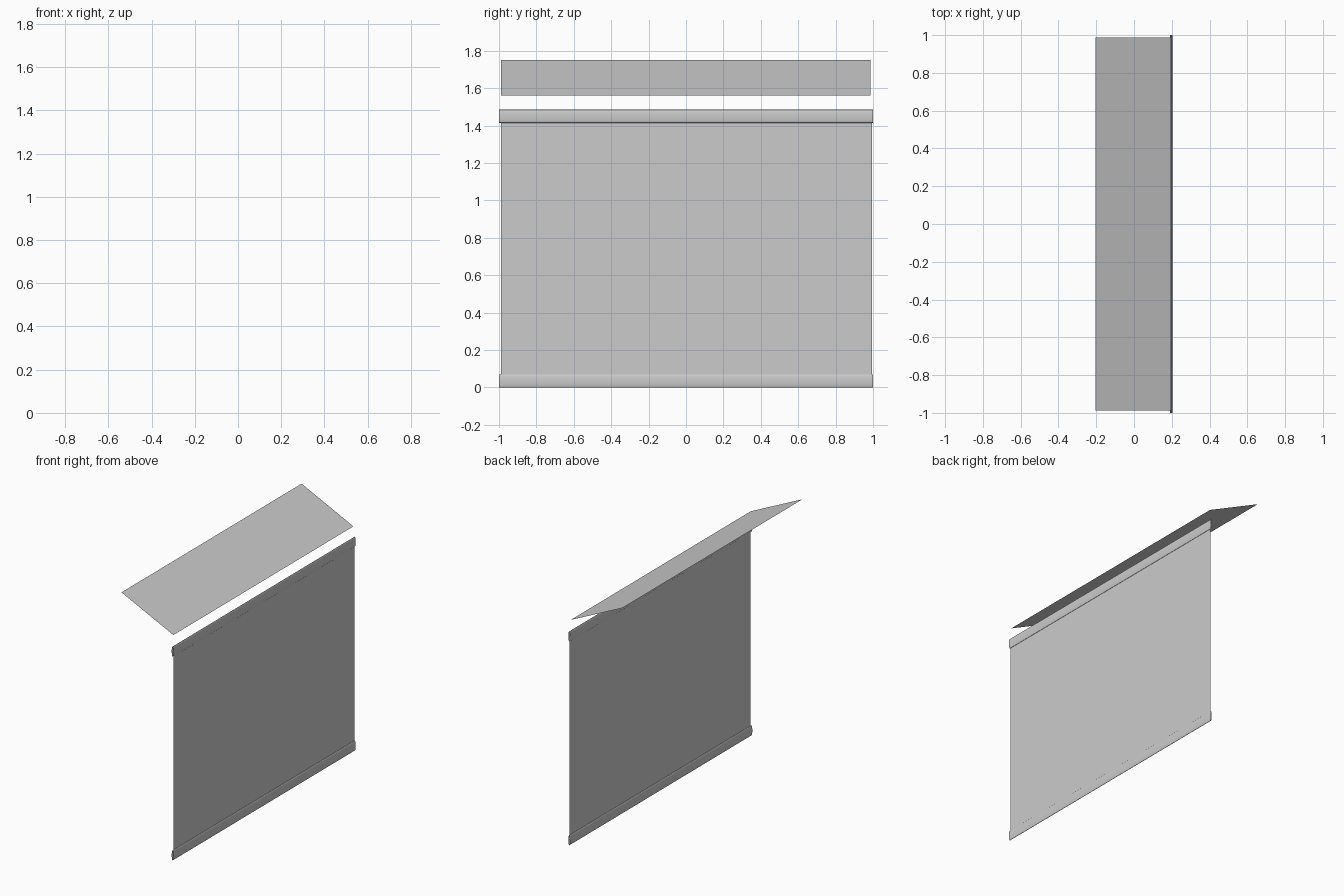
import bpy, math

if "Cube" in bpy.data.objects:
    bpy.data.objects.remove(bpy.data.objects["Cube"])

X = 0.197      # plane of the screen
RX, RZ = 0.006, 0.035   # half thickness and half height of the rails


def make(name, verts, faces, smooth=False):
    mesh = bpy.data.meshes.new(name)
    mesh.from_pydata(verts, [], faces)
    obj = bpy.data.objects.new(name, mesh)
    bpy.context.collection.objects.link(obj)
    for p in mesh.polygons:
        p.use_smooth = smooth
    return obj


def sheet(name, a, b, y0, y1):
    """Thin sheet between two (x, z) points, stretched along y."""
    (xa, za), (xb, zb) = a, b
    return make(name, [(xa, y0, za), (xb, y0, zb), (xb, y1, zb), (xa, y1, za)],
                [(0, 1, 2, 3)])


def rail(name, zc, n=24):
    """Open-ended flattened tube running along y."""
    verts = []
    for y in (-1, 1):
        for i in range(n):
            t = 2 * math.pi * i / n
            verts.append((X + RX * math.cos(t), y, zc + RZ * math.sin(t)))
    faces = [(i, i + n, (i + 1) % n + n, (i + 1) % n) for i in range(n)]
    # point the tube normals outward
    return make(name, verts, [f[::-1] for f in faces], True)


# Upright panel
sheet("upright_panel", (X, 0.035), (X, 1.45), -0.99, 0.995)

# Rails along the bottom and top edges
rail("bottom_rail", RZ)
rail("top_rail", 1.45)

# Sloping canopy sheet, low side above the rail
sheet("canopy", (0.195, 1.56), (-0.203, 1.75), -0.988, 0.987)
